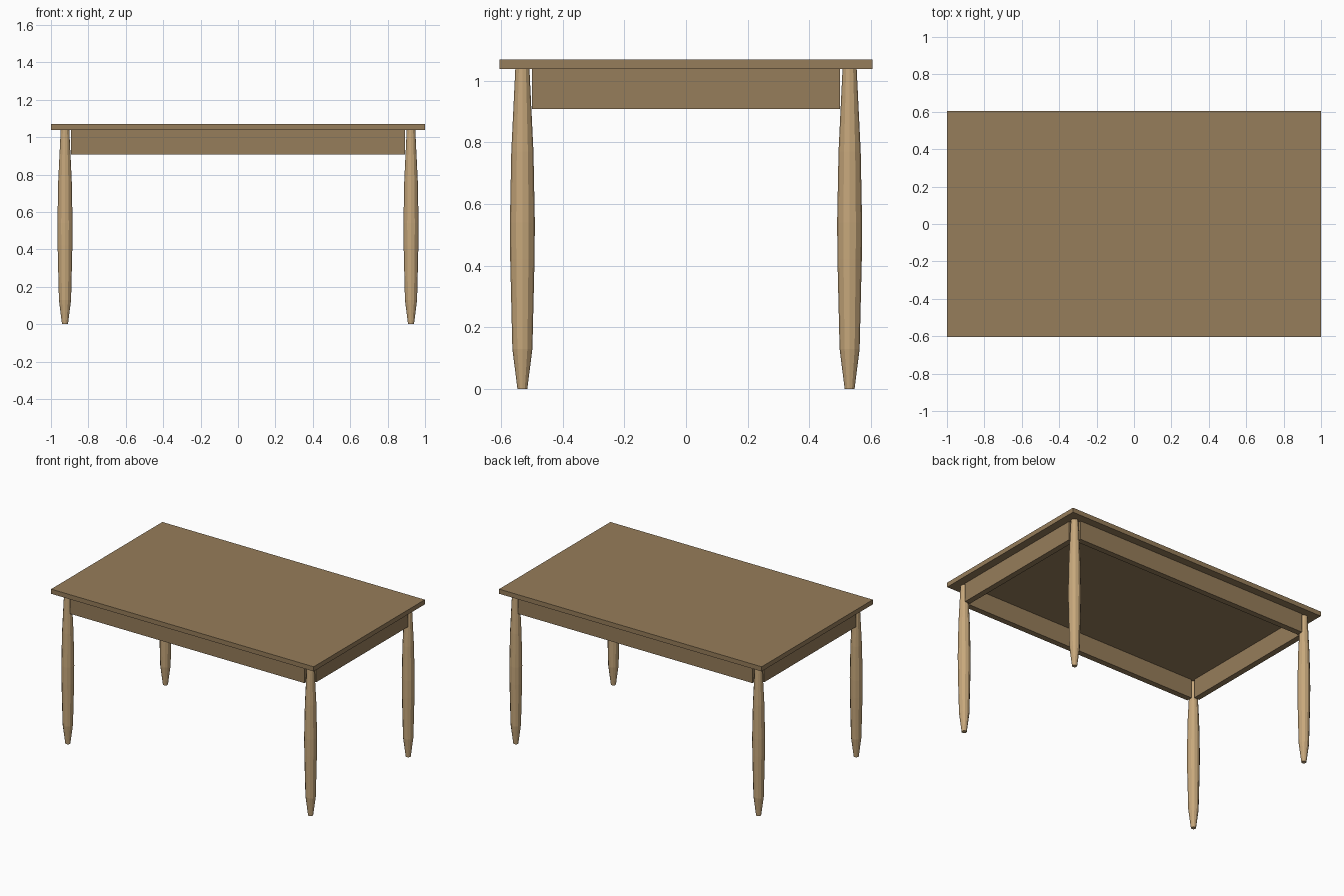
import bpy, bmesh, math

if "Cube" in bpy.data.objects:
    bpy.data.objects.remove(bpy.data.objects["Cube"])


def material(name, rgb):
    m = bpy.data.materials.new(name)
    m.diffuse_color = (*rgb, 1)
    m.use_nodes = True
    m.node_tree.nodes["Principled BSDF"].inputs["Base Color"].default_value = m.diffuse_color
    return m


DARK = material("brown wood", (0.305, 0.205, 0.103))
LIGHT = material("light wood", (0.57, 0.39, 0.20))


def add_object(name, bm, mat):
    bmesh.ops.recalc_face_normals(bm, faces=bm.faces[:])
    mesh = bpy.data.meshes.new(name)
    bm.to_mesh(mesh)
    bm.free()
    mesh.materials.append(mat)
    ob = bpy.data.objects.new(name, mesh)
    bpy.context.collection.objects.link(ob)
    return ob


def box(name, lo, hi, mat):
    bm = bmesh.new()
    bmesh.ops.create_cube(bm, size=1)
    for v in bm.verts:
        for i in range(3):
            v.co[i] = lo[i] if v.co[i] < 0 else hi[i]
    return add_object(name, bm, mat)


def turned_leg(name, x, y, profile, mat, sides=12):
    bm = bmesh.new()
    rings = []
    for r, z in profile:
        angles = [2 * math.pi * i / sides for i in range(sides)]
        rings.append([bm.verts.new((x + r * math.cos(a), y + r * math.sin(a), z)) for a in angles])
    for a, b in zip(rings, rings[1:]):
        for i in range(sides):
            j = (i + 1) % sides
            bm.faces.new((a[i], a[j], b[j], b[i]))
    bm.faces.new(rings[0])
    bm.faces.new(rings[-1])
    return add_object(name, bm, mat)


LX, LY = 0.925, 0.531          # leg centres
TOP_Z, APRON_Z = 1.038, 0.908  # underside of top, bottom of apron
T = 0.02                       # half apron thickness

# Table top
box("table_top", (-1, -0.605, TOP_Z), (1, 0.605, 1.07), DARK)

# Apron boards between the legs
for s, name in ((-1, "front_apron"), (1, "back_apron")):
    box(name, (-0.893, s * LY - T, APRON_Z), (0.893, s * LY + T, TOP_Z), DARK)
for s, name in ((-1, "left_apron"), (1, "right_apron")):
    box(name, (s * LX - T, -0.499, APRON_Z), (s * LX + T, 0.499, TOP_Z), DARK)

# Turned legs, swelling in the middle and tapering to the foot
PROFILE = [(0.016, 0), (0.0325, 0.13), (0.0395, 0.42), (0.0405, 0.54),
           (0.036, 0.77), (0.023, TOP_Z)]
for sx, side in ((-1, "left"), (1, "right")):
    for sy, end in ((-1, "front"), (1, "back")):
        turned_leg(f"{end}_{side}_leg", sx * LX, sy * LY, PROFILE, LIGHT)
